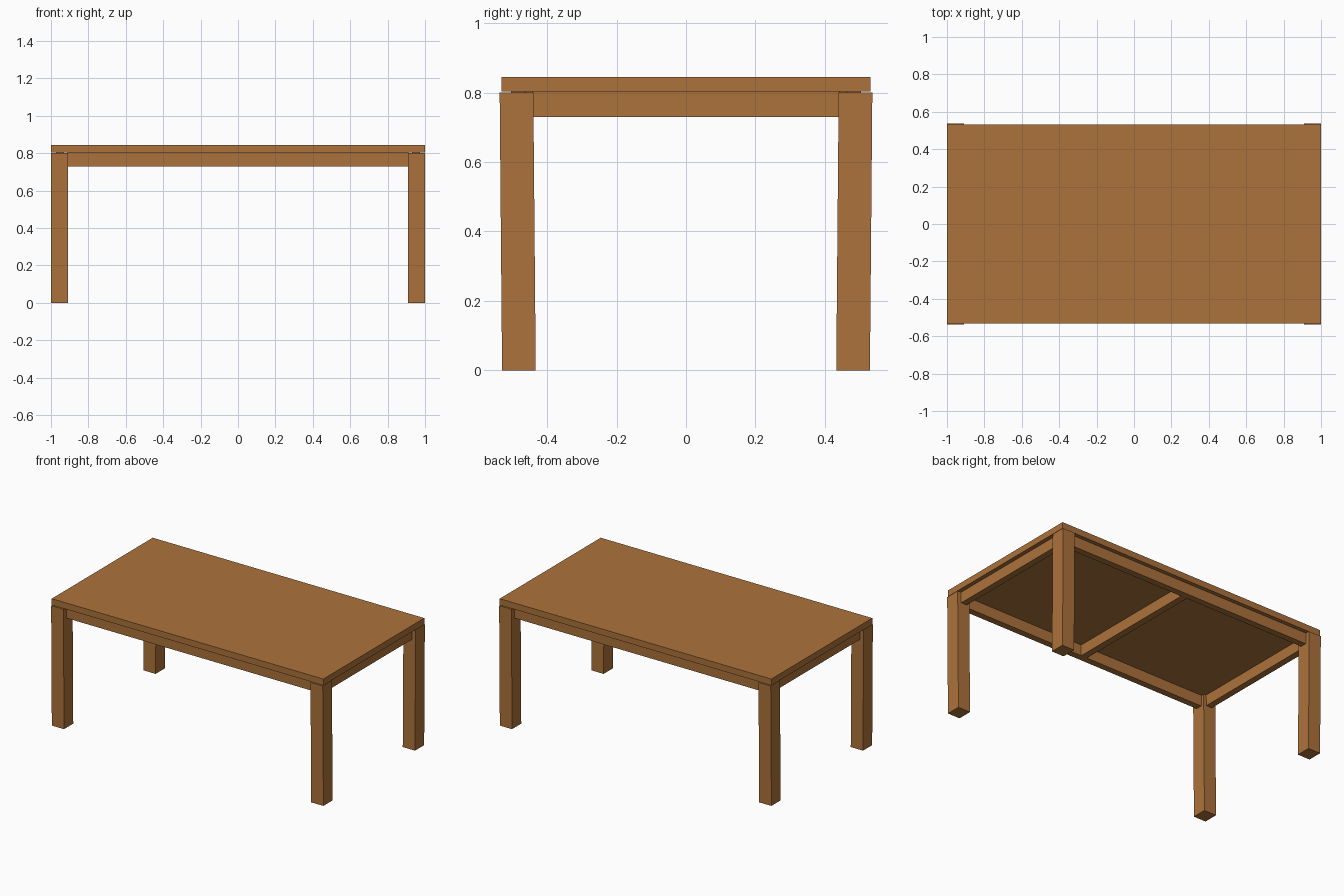
import bpy
import bmesh

old = bpy.data.objects.get("Cube")
if old:
    bpy.data.objects.remove(old, do_unlink=True)

# Warm wood used for the whole table
WOOD = (0.413, 0.168, 0.043, 1.0)
wood = bpy.data.materials.new("warm wood")
wood.use_nodes = True
wood.diffuse_color = WOOD
wood.node_tree.nodes["Principled BSDF"].inputs["Base Color"].default_value = WOOD


def box(name, xs, ys, zs, lean=0.0):
    """Box between the given ranges; lean shifts its top along y."""
    bm = bmesh.new()
    bmesh.ops.create_cube(bm, size=1.0)
    for v in bm.verts:
        top = v.co.z > 0
        v.co.x = xs[v.co.x > 0]
        v.co.y = ys[v.co.y > 0] + (lean if top else 0)
        v.co.z = zs[top]
    mesh = bpy.data.meshes.new(name)
    bm.to_mesh(mesh)
    bm.free()
    mesh.materials.append(wood)
    obj = bpy.data.objects.new(name, mesh)
    bpy.context.collection.objects.link(obj)
    return obj


def span(side, inner, outer):
    """Ordered range on the chosen side of the centre."""
    return tuple(sorted((side * inner, side * outer)))


TOP_Z = (0.803, 0.845)
RAIL_Z = (0.73, 0.803)

# Table top
box("table_top", (-1.0, 1.0), (-0.531, 0.531), TOP_Z)

# Four legs, splayed slightly outward at the top
for sy, end in ((-1, "front"), (1, "back")):
    for sx, side in ((-1, "right"), (1, "left")):
        box(f"{end}_{side}_leg", span(sx, 0.91, 1.0), span(sy, 0.433, 0.53),
            (0.0, 0.801), lean=sy * 0.007)

# Long rails between the legs
for sy, end in ((-1, "front"), (1, "back")):
    box(f"{end}_rail", (-0.912, 0.912), span(sy, 0.462, 0.505), RAIL_Z)

# Short rails at the ends
for sx, side in ((-1, "right"), (1, "left")):
    box(f"{side}_rail", span(sx, 0.93, 0.973), (-0.443, 0.443), RAIL_Z)

# Cross beam under the middle
box("cross_beam", (-0.022, 0.022), (-0.464, 0.464), RAIL_Z)
